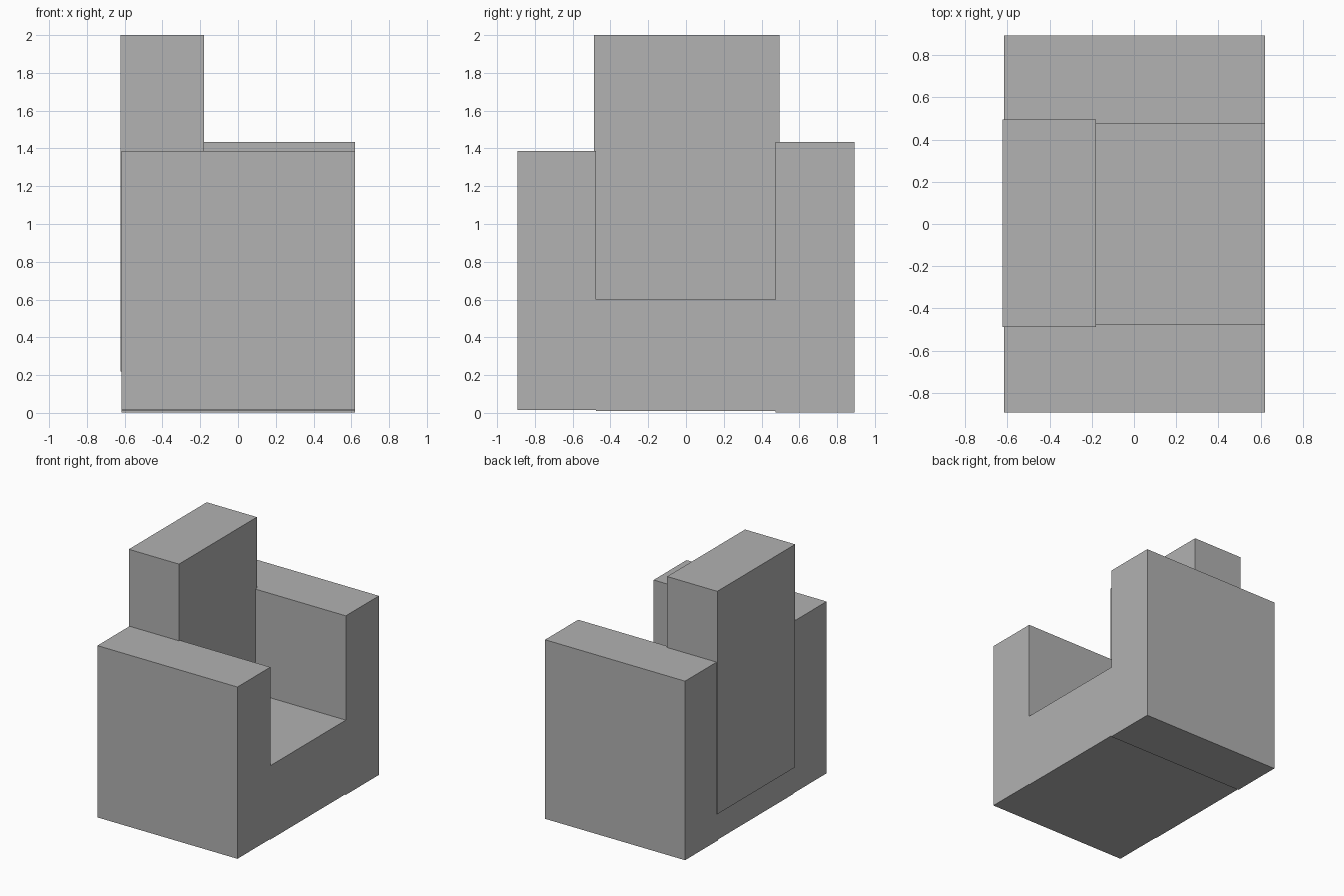
import bpy
import bmesh
from mathutils import Vector

cube = bpy.data.objects.get("Cube")
if cube:
    bpy.data.objects.remove(cube, do_unlink=True)

# One plain grey for the whole chair
GREY = (0.445, 0.445, 0.445, 1.0)
grey = bpy.data.materials.new("plain_grey")
grey.use_nodes = True
grey.diffuse_color = GREY
grey.node_tree.nodes["Principled BSDF"].inputs["Base Color"].default_value = GREY


def box(name, low, high):
    """Add a flat-faced block between two opposite corners."""
    low, high = Vector(low), Vector(high)
    bm = bmesh.new()
    bmesh.ops.create_cube(bm, size=1)
    bmesh.ops.scale(bm, vec=high - low, verts=bm.verts)
    mesh = bpy.data.meshes.new(name)
    bm.to_mesh(mesh)
    bm.free()
    mesh.materials.append(grey)
    obj = bpy.data.objects.new(name, mesh)
    obj.location = (low + high) / 2
    bpy.context.collection.objects.link(obj)
    return obj


BACK, OPEN = -0.617, 0.62  # shared depth of the seat and arms

# Seat block between the arms
box("seat", (BACK, -0.477, 0.01), (OPEN, 0.475, 0.6))

# Arms, one slightly taller than the other
box("front_arm", (BACK, -0.893, 0.015), (OPEN, -0.477, 1.387))
box("rear_arm", (BACK, 0.475, 0.003), (OPEN, 0.893, 1.433))

# Tall backrest, standing slightly proud of the seat and arms
box("backrest", (-0.623, -0.488, 0.22), (-0.18, 0.495, 2.0))
